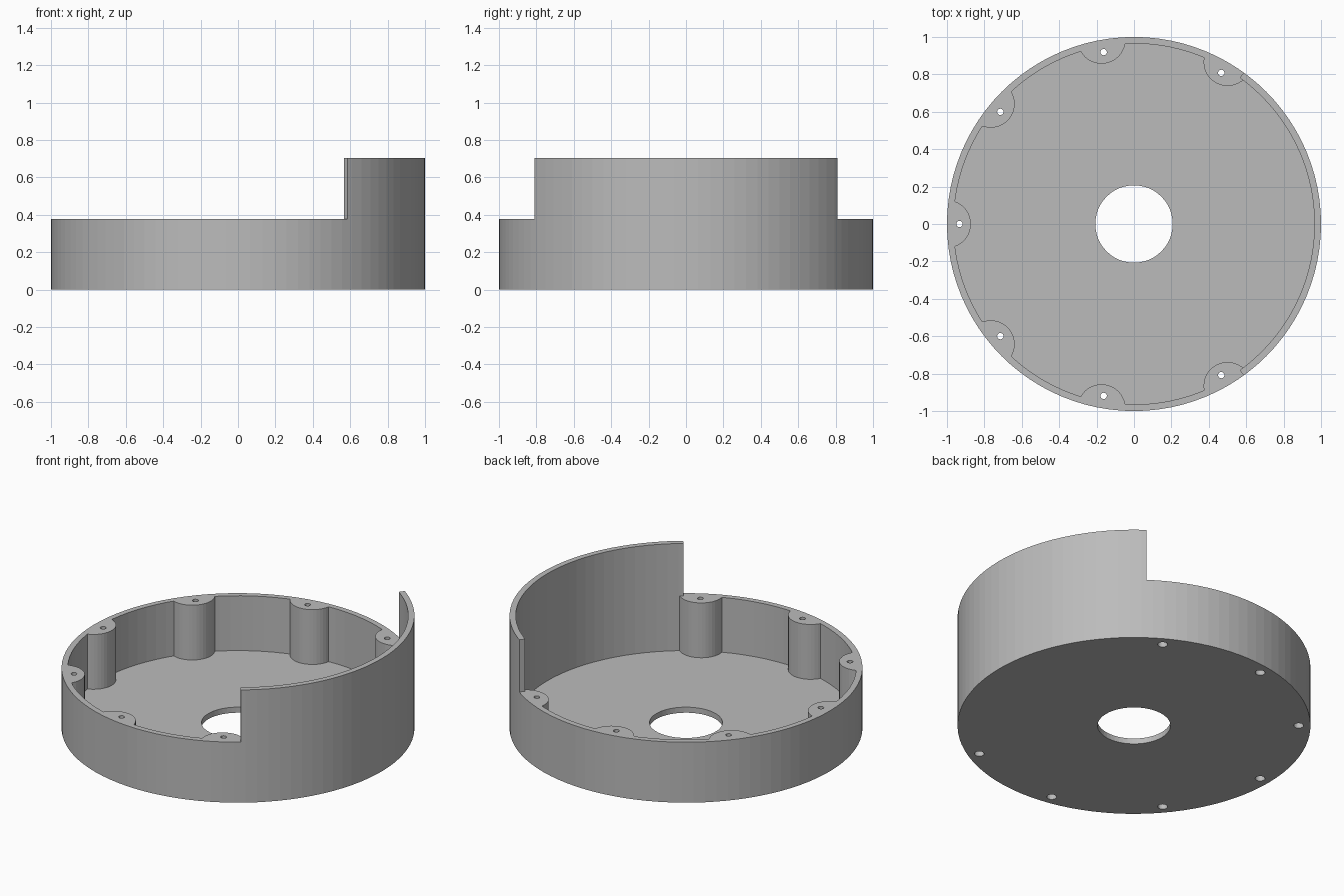
import bpy, bmesh, math

if "Cube" in bpy.data.objects:
    bpy.data.objects.remove(bpy.data.objects["Cube"])

RIM, TOP, FLOOR = 0.378, 0.705, 0.035   # low rim, tall wall, floor thickness
R_IN = 0.965                            # inside radius of the wall
GUARD = math.radians(54.1)              # half angle of the tall wall

grey = bpy.data.materials.new("grey")
grey.diffuse_color = (0.5, 0.5, 0.5, 1)
grey.use_nodes = True
grey.node_tree.nodes["Principled BSDF"].inputs["Base Color"].default_value = grey.diffuse_color


def prism(name, outline, z0, z1):
    """Solid made by extruding a flat outline from z0 to z1."""
    bm = bmesh.new()
    face = bm.faces.new([bm.verts.new((x, y, z0)) for x, y in outline])
    new = bmesh.ops.extrude_face_region(bm, geom=[face])["geom"]
    for v in new:
        if isinstance(v, bmesh.types.BMVert):
            v.co.z = z1
    bmesh.ops.recalc_face_normals(bm, faces=bm.faces)
    mesh = bpy.data.meshes.new(name)
    bm.to_mesh(mesh)
    bm.free()
    mesh.materials.append(grey)
    obj = bpy.data.objects.new(name, mesh)
    bpy.context.collection.objects.link(obj)
    return obj


def arc(r, a0, a1, n, cx=0, cy=0):
    return [(cx + r * math.cos(a0 + (a1 - a0) * i / n),
             cy + r * math.sin(a0 + (a1 - a0) * i / n)) for i in range(n + 1)]


def circle(r, n, cx=0, cy=0):
    return arc(r, 0, 2 * math.pi, n, cx, cy)[:-1]


def cut(target, tool):
    """Subtract the tool from the target and remove the tool."""
    mod = target.modifiers.new("cut", "BOOLEAN")
    mod.operation, mod.solver, mod.object = "DIFFERENCE", "EXACT", tool
    bpy.context.view_layer.update()
    deps = bpy.context.evaluated_depsgraph_get()
    mesh = bpy.data.meshes.new_from_object(target.evaluated_get(deps))
    target.modifiers.clear()
    target.data = mesh
    bpy.data.objects.remove(tool)


post_angles = [math.radians(60 + 40 * i) for i in range(7)]

# Cavity shape, with the round screw posts left out of it
cavity = prism("cavity_cutter", circle(R_IN, 96), FLOOR, 1)
for a in post_angles:
    cut(cavity, prism("post_cutter",
                      circle(0.128, 40, math.cos(a), math.sin(a)), 0, RIM))

# Housing: round shell, then lowered rim outside the tall wall
housing = prism("housing", circle(1, 96), 0, TOP)
cut(housing, cavity)
wedge = [(0, 0)] + arc(1.3, GUARD, 2 * math.pi - GUARD, 48)
cut(housing, prism("rim_cutter", wedge, RIM, 1))

# Central opening in the floor
cut(housing, prism("opening_cutter", circle(0.207, 48), -0.1, 0.2))

# Screw holes through the posts, wider at the underside
for a in post_angles:
    x, y = 0.933 * math.cos(a), 0.933 * math.sin(a)
    cut(housing, prism("screw_cutter", circle(0.017, 16, x, y), -0.1, 1))
    cut(housing, prism("head_cutter", circle(0.028, 20, x, y), -0.1, 0.12))
